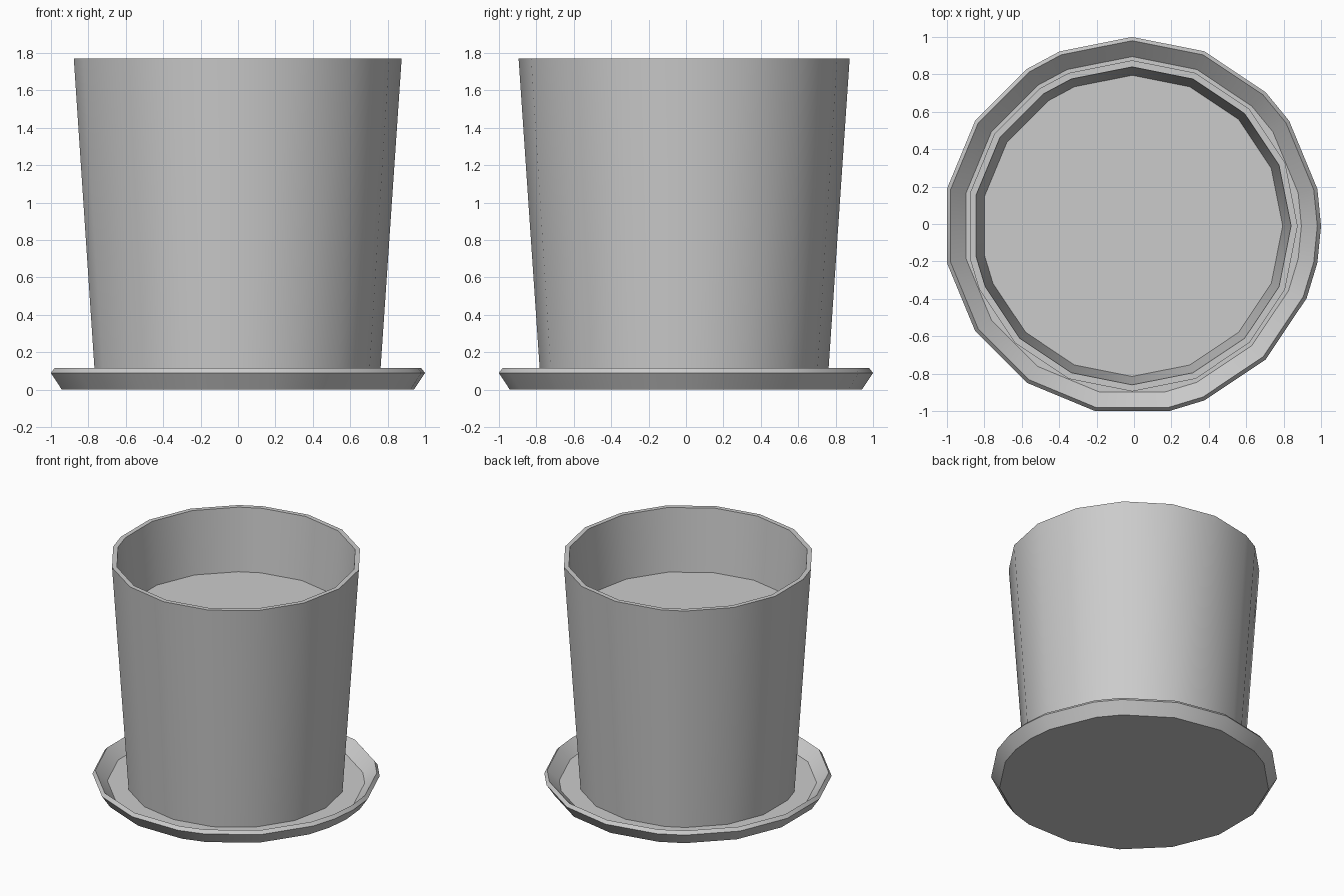
import bpy, bmesh, math

if "Cube" in bpy.data.objects:
    bpy.data.objects.remove(bpy.data.objects["Cube"])

CENTRE = (-0.01, -0.01)
# corners kept from a 32-step circle, giving uneven low-poly facets
POT_STEPS = [0, 2, 4, 6, 8, 10, 11, 13, 15, 17, 18, 20, 22, 24, 26, 28, 30]
SAUCER_STEPS = [0, 1, 3, 4, 6, 8, 10, 11, 13, 15, 17, 19, 21, 23, 25, 26, 28, 30, 31]


def lathe(name, profile, steps, cap_start=False, cap_end=False):
    """Sweep (radius, height) points around the centre; optionally cap the ends."""
    bm = bmesh.new()
    rings = []
    for r, z in profile:
        ring = []
        for s in steps:
            a = s * math.tau / 32
            ring.append(bm.verts.new((CENTRE[0] + r * math.cos(a),
                                      CENTRE[1] + r * math.sin(a), z)))
        rings.append(ring)
    n = len(steps)
    for low, high in zip(rings, rings[1:]):
        for i in range(n):
            j = (i + 1) % n
            bm.faces.new((low[i], low[j], high[j], high[i]))
    if cap_start:
        bm.faces.new(rings[0][::-1])
    if cap_end:
        bm.faces.new(rings[-1])
    mesh = bpy.data.meshes.new(name)
    bm.to_mesh(mesh)
    bm.free()
    obj = bpy.data.objects.new(name, mesh)
    bpy.context.collection.objects.link(obj)
    bpy.ops.object.select_all(action='DESELECT')
    obj.select_set(True)
    bpy.context.view_layer.objects.active = obj
    bpy.ops.object.shade_smooth_by_angle(angle=math.radians(35))
    return obj


# saucer: flat base, flared side, bevelled lip, sloped inside and floor
lathe("saucer", [(0.95, 0.0), (1.01, 0.09), (0.99, 0.115), (0.905, 0.035)],
      SAUCER_STEPS, cap_start=True, cap_end=True)

# pot: tapered wall, flat rim, inner wall down to the soil
lathe("pot", [(0.767, 0.036), (0.885, 1.77), (0.85, 1.77), (0.805, 1.29)],
      POT_STEPS, cap_start=True)

# soil: flat disc filling the pot
lathe("soil", [(0.805, 1.29)], POT_STEPS, cap_end=True)
